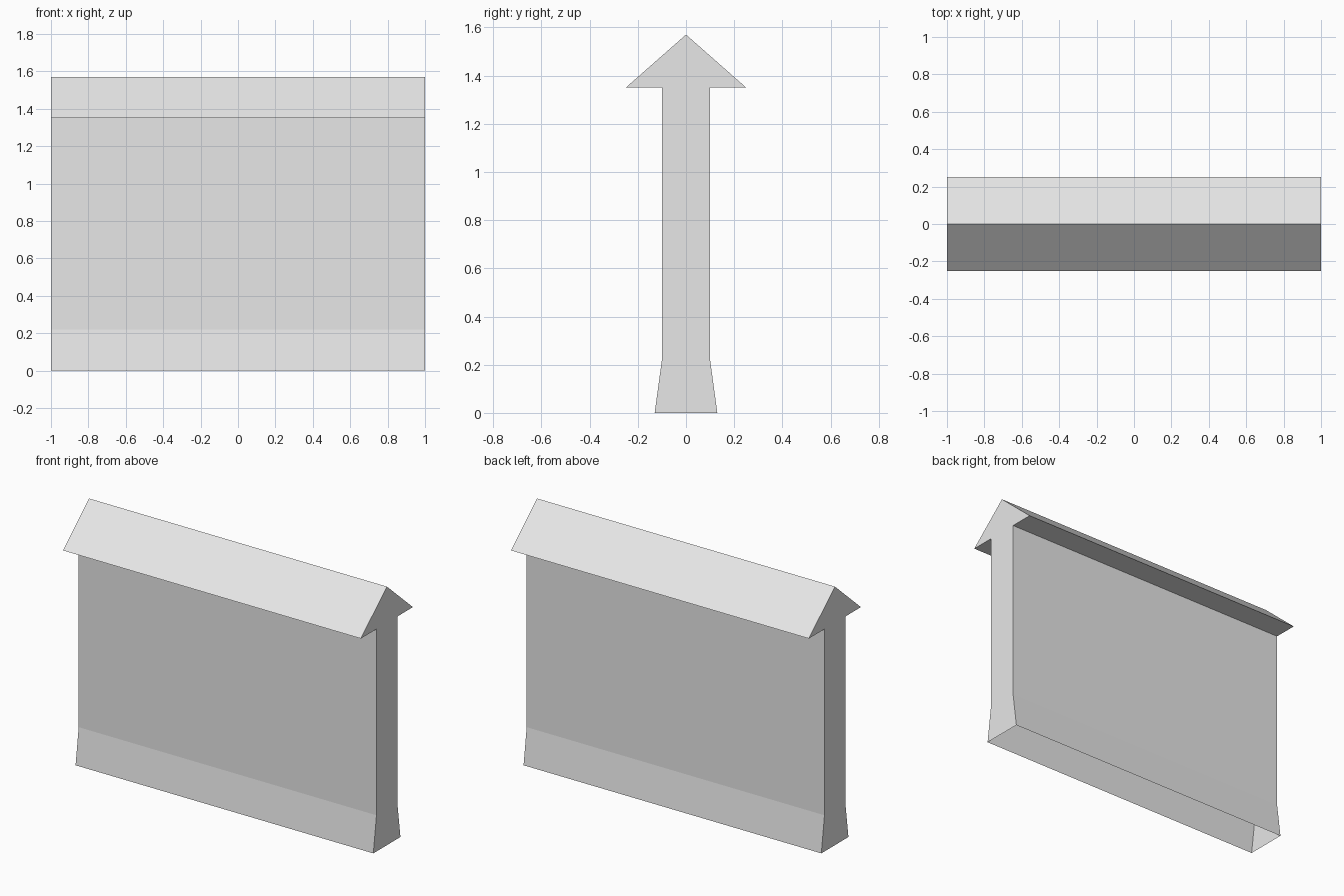
import bpy
import bmesh

cube = bpy.data.objects.get("Cube")
if cube:
    bpy.data.objects.remove(cube, do_unlink=True)

# Plain light grey for the whole wall
grey = bpy.data.materials.new("light_grey")
colour = (0.8, 0.8, 0.8, 1.0)
grey.use_nodes = True
grey.diffuse_color = colour
for node in grey.node_tree.nodes:
    if node.type == "BSDF_PRINCIPLED":
        node.inputs["Base Color"].default_value = colour

# Half profile (y, z): flared foot, upright wall, eave, ridge
half = [(0.13, 0), (0.10, 0.22), (0.10, 1.35), (0.25, 1.35), (0, 1.57)]
profile = half + [(-y, z) for y, z in reversed(half[:-1])]

# Extrude the profile along x; the underside stays open
bm = bmesh.new()
left, right = ([bm.verts.new((x, y, z)) for y, z in profile] for x in (1, -1))
for i in range(len(profile) - 1):
    bm.faces.new((left[i], left[i + 1], right[i + 1], right[i]))

# Gable ends
bm.faces.new(left)
bm.faces.new(right)
bmesh.ops.recalc_face_normals(bm, faces=bm.faces)

mesh = bpy.data.meshes.new("capped_wall")
bm.to_mesh(mesh)
bm.free()
mesh.materials.append(grey)
wall = bpy.data.objects.new("capped_wall", mesh)
bpy.context.collection.objects.link(wall)
